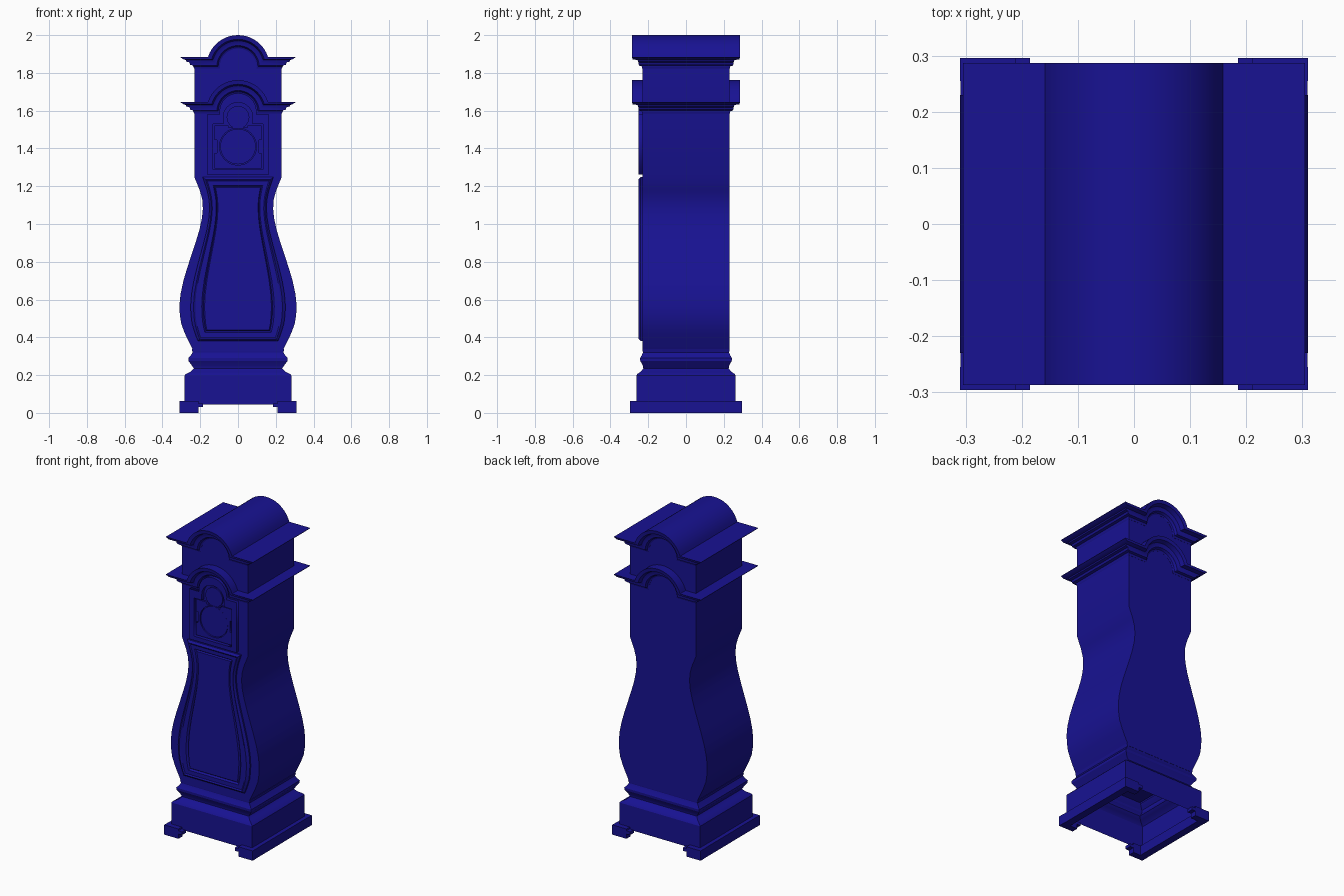
import bpy, bmesh, math

if "Cube" in bpy.data.objects:
    bpy.data.objects.remove(bpy.data.objects["Cube"])

blue = bpy.data.materials.new("deep_blue_paint")
blue.diffuse_color = (0.009, 0.006, 0.29, 1)
blue.use_nodes = True
blue.node_tree.nodes["Principled BSDF"].inputs["Base Color"].default_value = blue.diffuse_color


def finish(name, bm):
    bmesh.ops.recalc_face_normals(bm, faces=bm.faces)
    me = bpy.data.meshes.new(name)
    bm.to_mesh(me)
    bm.free()
    ob = bpy.data.objects.new(name, me)
    bpy.context.collection.objects.link(ob)
    me.materials.append(blue)
    bpy.ops.object.select_all(action='DESELECT')
    ob.select_set(True)
    bpy.context.view_layer.objects.active = ob
    bpy.ops.object.shade_smooth_by_angle(angle=math.radians(25))
    return ob


def bridge(bm, a, b):
    n = len(a)
    for i in range(n):
        j = (i + 1) % n
        bm.faces.new((a[i], a[j], b[j], b[i]))


def loft(name, rings, bottom=True, top=True):
    """Skin through closed rings of 3D points."""
    bm = bmesh.new()
    vs = [[bm.verts.new(p) for p in r] for r in rings]
    for a, b in zip(vs, vs[1:]):
        bridge(bm, a, b)
    if bottom:
        bm.faces.new(vs[0])
    if top:
        bm.faces.new(vs[-1])
    return finish(name, bm)


def prism(name, pts, y0, y1):
    return loft(name, [[(x, y, z) for x, z in pts] for y in (y0, y1)])


def box_ring(hx, hy, z):
    return [(-hx, -hy, z), (hx, -hy, z), (hx, hy, z), (-hx, hy, z)]


def arc(r, cz, a0, a1, n=20):
    return [(r * math.cos(a0 + (a1 - a0) * i / n), cz + r * math.sin(a0 + (a1 - a0) * i / n))
            for i in range(n + 1)]


def arch_path(hw, z, r, cz):
    """Right to left: flat shoulder, arch, flat shoulder."""
    a = math.asin((z - cz) / r)
    return [(hw, z)] + arc(r, cz, a, math.pi - a) + [(-hw, z)]


def holed_plate(name, outer, hole, y0, y1):
    cu = bpy.data.curves.new(name, 'CURVE')
    cu.dimensions, cu.fill_mode = '2D', 'BOTH'
    cu.extrude = abs(y1 - y0) / 2
    for pts in (outer, hole):
        sp = cu.splines.new('POLY')
        sp.points.add(len(pts) - 1)
        for p, (x, z) in zip(sp.points, pts):
            p.co = (x, z, 0, 1)
        sp.use_cyclic_u = True
    cu.materials.append(blue)
    ob = bpy.data.objects.new(name, cu)
    ob.rotation_euler = (math.pi / 2, 0, 0)
    ob.location.y = (y0 + y1) / 2
    bpy.context.collection.objects.link(ob)
    bpy.ops.object.select_all(action='DESELECT')
    ob.select_set(True)
    bpy.context.view_layer.objects.active = ob
    bpy.ops.object.convert(target='MESH')


# Case silhouette: (z, half width)
CASE = [(.325, .235), (.38, .262), (.42, .281), (.47, .3), (.52, .308), (.57, .31), (.63, .304),
        (.7, .289), (.77, .268), (.84, .245), (.91, .222), (.97, .204), (1.03, .191),
        (1.08, .186), (1.13, .189), (1.18, .203), (1.248, .231)]


def width(z):
    for (z0, w0), (z1, w1) in zip(CASE, CASE[1:]):
        if z <= z1:
            return w0 + (w1 - w0) * (z - z0) / (z1 - z0)
    return CASE[-1][1]


def door_ring(scale, z0, z1, y, n=28):
    zs = [z0 + (z1 - z0) * i / n for i in range(n + 1)]
    right = [(scale * width(z), y, z) for z in zs]
    return right + [(-x, y, z) for x, y, z in reversed(right)]


# Curved case running up into the top arch
right = [(w, z) for z, w in CASE]
prism("clock_case", right + arch_path(.231, 1.83, .1, 1.833)
      + [(-x, z) for x, z in reversed(right)], -.23, .23)

# Two arched cornices: (half width, half depth, shoulder z, arch radius)
LEVELS = [(.231, .231, 1.822, .096), (.237, .235, 1.835, .105), (.237, .25, 1.839, .112),
          (.253, .25, 1.843, .115), (.257, .252, 1.856, .126), (.274, .254, 1.86, .131),
          (.276, .256, 1.868, .137), (.288, .283, 1.872, .145), (.305, .285, 1.882, .158),
          (.305, .287, 1.885, .167)]
for name, drop in (("upper_cornice", 0), ("lower_cornice", .238)):
    bm = bmesh.new()
    rings = []
    for hw, hd, z, r in LEVELS:
        path = arch_path(hw, z - drop, r, 1.833 - drop)
        rings.append([bm.verts.new((x, -hd, z)) for x, z in path]
                     + [bm.verts.new((x, hd, z)) for x, z in reversed(path)])
    for a, b in zip(rings, rings[1:]):
        bridge(bm, a, b)
    for ring in (rings[0], rings[-1]):
        n = len(ring)
        for i in range(n // 2 - 1):
            bm.faces.new((ring[i], ring[i + 1], ring[n - 2 - i], ring[n - 1 - i]))
    finish(name, bm)

# Long trunk door with framed, sunken panel
loft("trunk_door", [
    door_ring(.81, .38, 1.248, -.229), door_ring(.81, .38, 1.248, -.24),
    door_ring(.76, .392, 1.236, -.252), door_ring(.73, .4, 1.228, -.246),
    door_ring(.62, .425, 1.205, -.246), door_ring(.59, .434, 1.198, -.236),
    door_ring(.57, .44, 1.192, -.244)], bottom=False)

# Hood door with arched opening
outer = [(-.165, 1.262), (.165, 1.262)] + arch_path(.165, 1.58, .098, 1.595)
opening = ([(-.132, 1.288), (.132, 1.288), (.132, 1.53), (.078, 1.53)]
           + arc(.078, 1.565, 0, math.pi) + [(-.078, 1.53), (-.132, 1.53)])
holed_plate("hood_door", outer, opening, -.252, -.228)

# Dial plate with notched sides, round dial and small arch disc
q = [(.125, 1.295), (.125, 1.375), (.112, 1.375), (.112, 1.445), (.125, 1.445), (.125, 1.522),
     (.05, 1.522), (.05, 1.51)]
dial_edge = q + [(-x, z) for x, z in reversed(q)]
holed_plate("dial_surround", dial_edge, arc(.098, 1.41, 0, 2 * math.pi, 32)[:-1], -.242, -.228)
prism("dial", arc(.094, 1.41, 0, 2 * math.pi, 32)[:-1], -.238, -.228)
prism("arch_disc", arc(.06, 1.565, 0, 2 * math.pi, 24)[:-1], -.24, -.228)

# Plinth shell, open underneath, with waist moulding
PLINTH = [(.283, .263, .045), (.283, .263, .198), (.276, .258, .206), (.25, .24, .218),
          (.233, .226, .235), (.244, .228, .25), (.262, .242, .275), (.263, .243, .29),
          (.25, .234, .305), (.24, .228, .32), (.245, .23, .338)]
loft("plinth", [box_ring(*p) for p in PLINTH], bottom=False)

# Bracket feet front and back, solid runners at the sides
foot = [(.31, 0), (.31, .062), (.21, .062), (.21, .05), (.185, .05), (.185, .03), (.21, .03), (.21, 0)]
for sx, side in ((1, "right"), (-1, "left")):
    for sy, end in ((1, "back"), (-1, "front")):
        prism(f"{end}_{side}_foot", [(sx * x, z) for x, z in foot], sy * .296, sy * .255)
    prism(f"{side}_runner", [(sx * x, z) for x, z in
                             ((.262, 0), (.309, 0), (.309, .062), (.262, .062))], -.26, .26)
